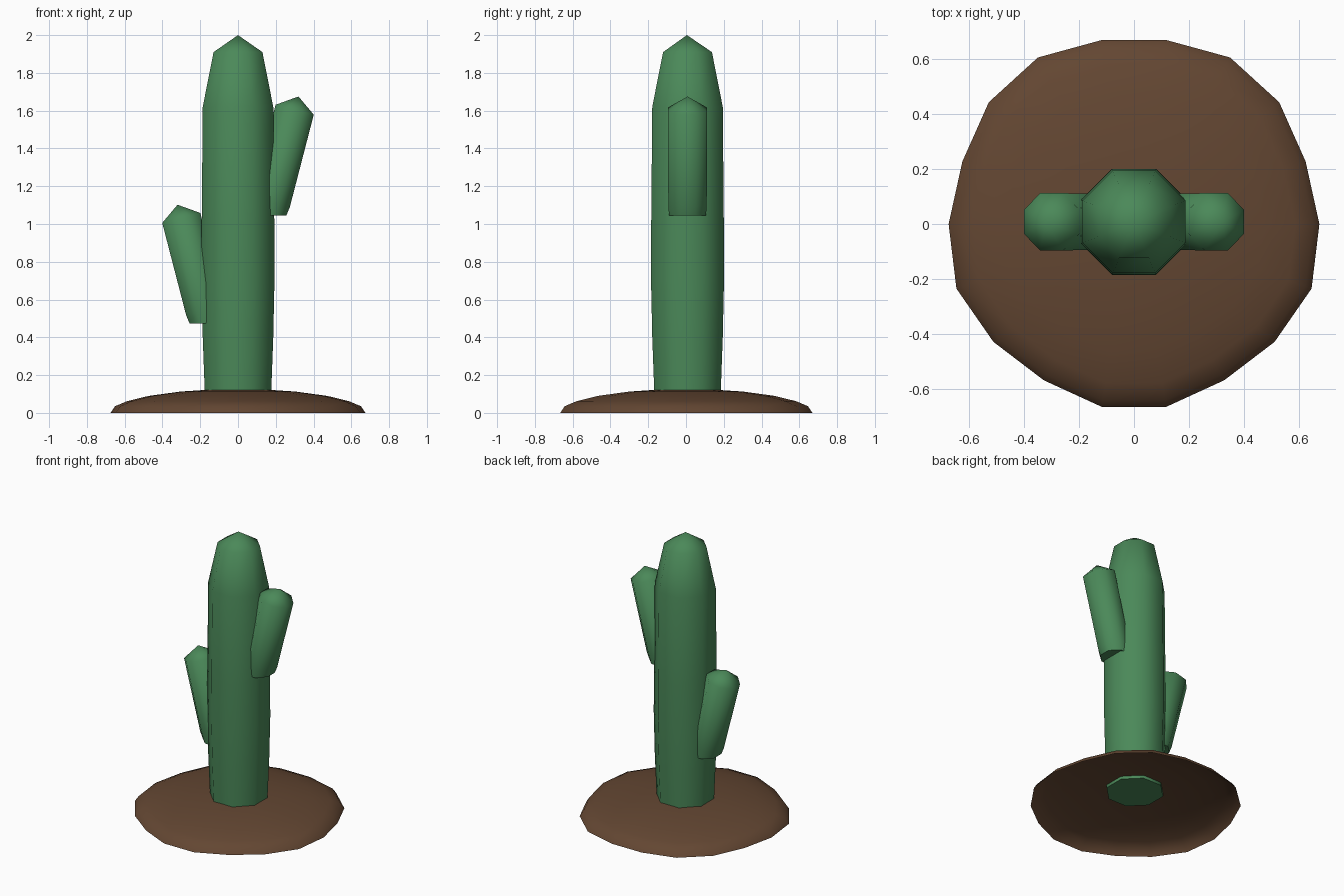
import bpy
import bmesh
from math import radians, sin, cos
from mathutils import Matrix, Vector

cube = bpy.data.objects.get("Cube")
if cube:
    bpy.data.objects.remove(cube, do_unlink=True)


def make_material(name, color):
    mat = bpy.data.materials.new(name)
    mat.use_nodes = True
    mat.diffuse_color = color
    bsdf = mat.node_tree.nodes["Principled BSDF"]
    bsdf.inputs["Base Color"].default_value = color
    bsdf.inputs["Roughness"].default_value = 0.9
    return mat


green = make_material("cactus green", (0.07, 0.25, 0.10, 1))
brown = make_material("soil brown", (0.125, 0.062, 0.032, 1))


def ring(center, radius, sides=8, tilt=0.0):
    """Polygon with flats facing the axes, leaning toward +x by tilt."""
    rot = Matrix.Rotation(tilt, 3, "Y")
    angles = [radians(360 * (i + 0.5) / sides) for i in range(sides)]
    return [Vector(center) + rot @ Vector((radius * cos(a), radius * sin(a), 0))
            for a in angles]


def loft(name, rings, tip, mat, cap):
    """Skin a stack of rings, close the top to a point, optionally cap the base."""
    bm = bmesh.new()
    loops = [[bm.verts.new(p) for p in r] for r in rings]
    n = len(loops[0])
    top = bm.verts.new(tip)
    for i in range(n):
        j = (i + 1) % n
        for low, high in zip(loops, loops[1:]):
            bm.faces.new((low[i], low[j], high[j], high[i]))
        bm.faces.new((loops[-1][i], loops[-1][j], top))
    if cap:
        bm.faces.new(loops[0][::-1])
    mesh = bpy.data.meshes.new(name)
    bm.to_mesh(mesh)
    bm.free()
    mesh.materials.append(mat)
    obj = bpy.data.objects.new(name, mesh)
    bpy.context.collection.objects.link(obj)
    bpy.ops.object.select_all(action="DESELECT")
    bpy.context.view_layer.objects.active = obj
    obj.select_set(True)
    bpy.ops.object.shade_smooth_by_angle(angle=radians(60))
    return obj


# Soil mound: open shell with a slightly uneven rim, symmetric left to right
half_rim = [0.676, 0.657, 0.668, 0.688, 0.675, 0.665, 0.69, 0.70, 0.68]
rim = [Vector((r * cos(radians(20 * i - 80)), r * sin(radians(20 * i - 80)), 0))
       for i, r in enumerate(half_rim)]
rim += [Vector((-p.x, p.y, 0)) for p in reversed(rim)]
# The two side points lie on the mirrored halves, giving eighteen corners in all
steps = [(1.0, 0.0), (0.965, 0.035), (0.87, 0.062), (0.70, 0.09),
         (0.45, 0.113), (0.22, 0.123)]
loft("soil_mound", [[p * s + Vector((0, 0, z)) for p in rim] for s, z in steps],
     (0, 0, 0.125), brown, False)

# Trunk: eight-sided column with a pointed crown
trunk_profile = [(0.10, 0.190), (0.40, 0.202), (0.70, 0.209),
                 (1.00, 0.208), (1.62, 0.202), (1.91, 0.140)]
loft("trunk", [ring((0, 0.008, z), r) for z, r in trunk_profile],
     (0, 0.005, 2.0), green, True)

# Arms: the same leaning branch on both sides, the right one lower
for name, side, base in (("left_arm", 1, 1.045), ("right_arm", -1, 0.472)):
    lean = side * radians(14.5)
    loft(name, [ring((side * 0.158, 0.008, base), 0.106),
                ring((side * 0.176, 0.008, base + 0.07), 0.110, tilt=lean),
                ring((side * 0.300, 0.008, base + 0.56), 0.113, tilt=lean)],
         (side * 0.32, 0.008, base + 0.63), green, True)
